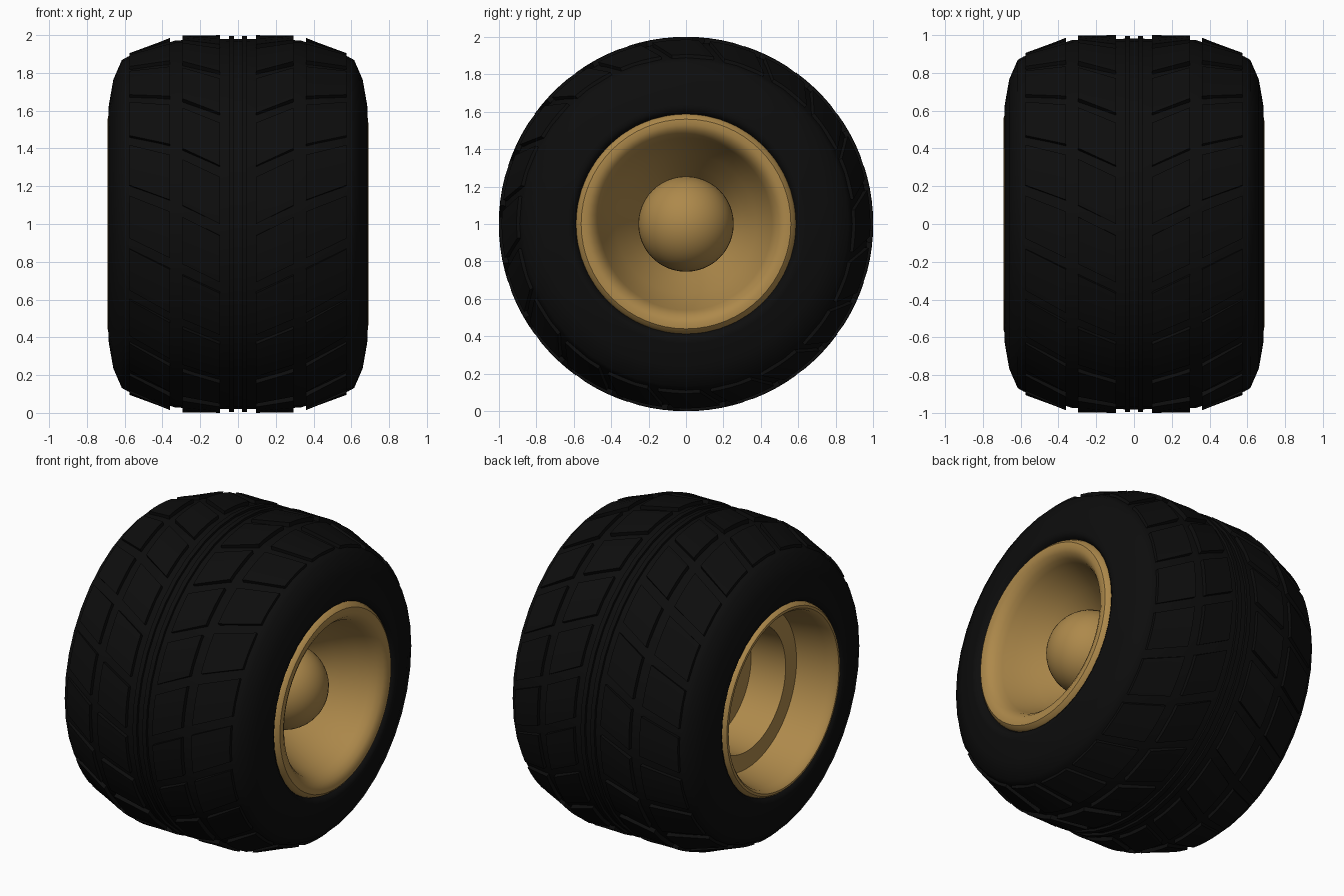
import bpy, bmesh
from math import sin, cos, pi, radians

if "Cube" in bpy.data.objects:
    bpy.data.objects.remove(bpy.data.objects["Cube"])


def material(name, rgb):
    m = bpy.data.materials.new(name)
    m.diffuse_color = (*rgb, 1)
    m.use_nodes = True
    m.node_tree.nodes["Principled BSDF"].inputs["Base Color"].default_value = m.diffuse_color
    return m


RUBBER = material("black rubber", (0.004, 0.004, 0.004))
GOLD = material("bronze gold", (0.42, 0.25, 0.07))


def point(x, r, a):
    # wheel axis runs along x through z = 1
    return (x, -r * cos(a), 1 + r * sin(a))


def finish(name, bm, mat, angle=35):
    bmesh.ops.recalc_face_normals(bm, faces=bm.faces)
    me = bpy.data.meshes.new(name)
    bm.to_mesh(me)
    bm.free()
    me.materials.append(mat)
    me.shade_smooth()
    me.set_sharp_from_angle(angle=radians(angle))
    ob = bpy.data.objects.new(name, me)
    bpy.context.collection.objects.link(ob)
    return ob


def lathe(name, profile, n, mat, angle=35, closed=True):
    bm = bmesh.new()
    rings = []
    for x, r in profile:
        if r == 0:
            rings.append([bm.verts.new(point(x, 0, 0))] * n)
        else:
            rings.append([bm.verts.new(point(x, r, 2 * pi * i / n)) for i in range(n)])
    pairs = list(zip(rings, rings[1:]))
    if closed:
        pairs.append((rings[-1], rings[0]))
    for a, b in pairs:
        for i in range(n):
            j = (i + 1) % n
            vs = list(dict.fromkeys((a[i], a[j], b[j], b[i])))
            if len(vs) > 2:
                bm.faces.new(vs)
    return finish(name, bm, mat, angle)


# tyre carcass with two thin centre ribs
half = [(0.02, 0.98), (0.02, 0.995), (0.048, 0.995), (0.048, 0.98), (0.33, 0.972),
        (0.585, 0.885), (0.615, 0.868), (0.66, 0.765), (0.682, 0.64), (0.685, 0.62),
        (0.67, 0.595), (0.62, 0.575)]
lathe("tyre", [(-x, r) for x, r in reversed(half)] + half, 40, RUBBER, 40)

# tread blocks: slanted pads in two rows on each side
COUNT, STEPS = 20, 4
bm = bmesh.new()


def pad(side, x0, x1, r0, r1, a0, slant, span):
    rows = []
    for k in range(STEPS + 1):
        a = a0 + span * k / STEPS
        rows.append([bm.verts.new(point(side * x, r, a + sl)) for x, r, sl in
                     ((x0, r0 - 0.03, 0), (x0, r0, 0), (x1, r1, slant), (x1, r1 - 0.03, slant))])
    for p, q in zip(rows, rows[1:]):
        for i in range(3):
            bm.faces.new((p[i], p[i + 1], q[i + 1], q[i]))
    bm.faces.new(rows[0])
    bm.faces.new(rows[-1])


pitch = 2 * pi / COUNT
for side in (-1, 1):
    for i in range(COUNT):
        a = i * pitch
        pad(side, 0.095, 0.295, 1.0, 0.998, a, 0.1, pitch * 0.8)
        pad(side, 0.36, 0.575, 0.985, 0.905, a + 0.13, 0.1, pitch * 0.8)
finish("tread_blocks", bm, RUBBER)

# rim: front lip and bowl, then stepped barrel at the back
rim = [(0.22, 0), (0.22, 0.25), (0.30, 0.30), (0.42, 0.375), (0.54, 0.435), (0.61, 0.46),
       (0.645, 0.475), (0.675, 0.50), (0.69, 0.53), (0.688, 0.56), (0.67, 0.58), (0.64, 0.592),
       (0.58, 0.58), (-0.58, 0.58), (-0.64, 0.592), (-0.67, 0.585), (-0.688, 0.57),
       (-0.69, 0.555), (-0.675, 0.54), (-0.62, 0.53), (-0.43, 0.50), (-0.43, 0.39),
       (-0.2, 0.37), (-0.2, 0)]
lathe("rim", rim, 64, GOLD, 35, closed=False)

# domed hub cap
R = 0.255
dome = [(0.20, R)] + [(0.33 + R * sin(t * pi / 24), R * cos(t * pi / 24)) for t in range(12)]
lathe("hub_dome", dome + [(0.33 + R, 0)], 48, GOLD, 35, closed=False)
